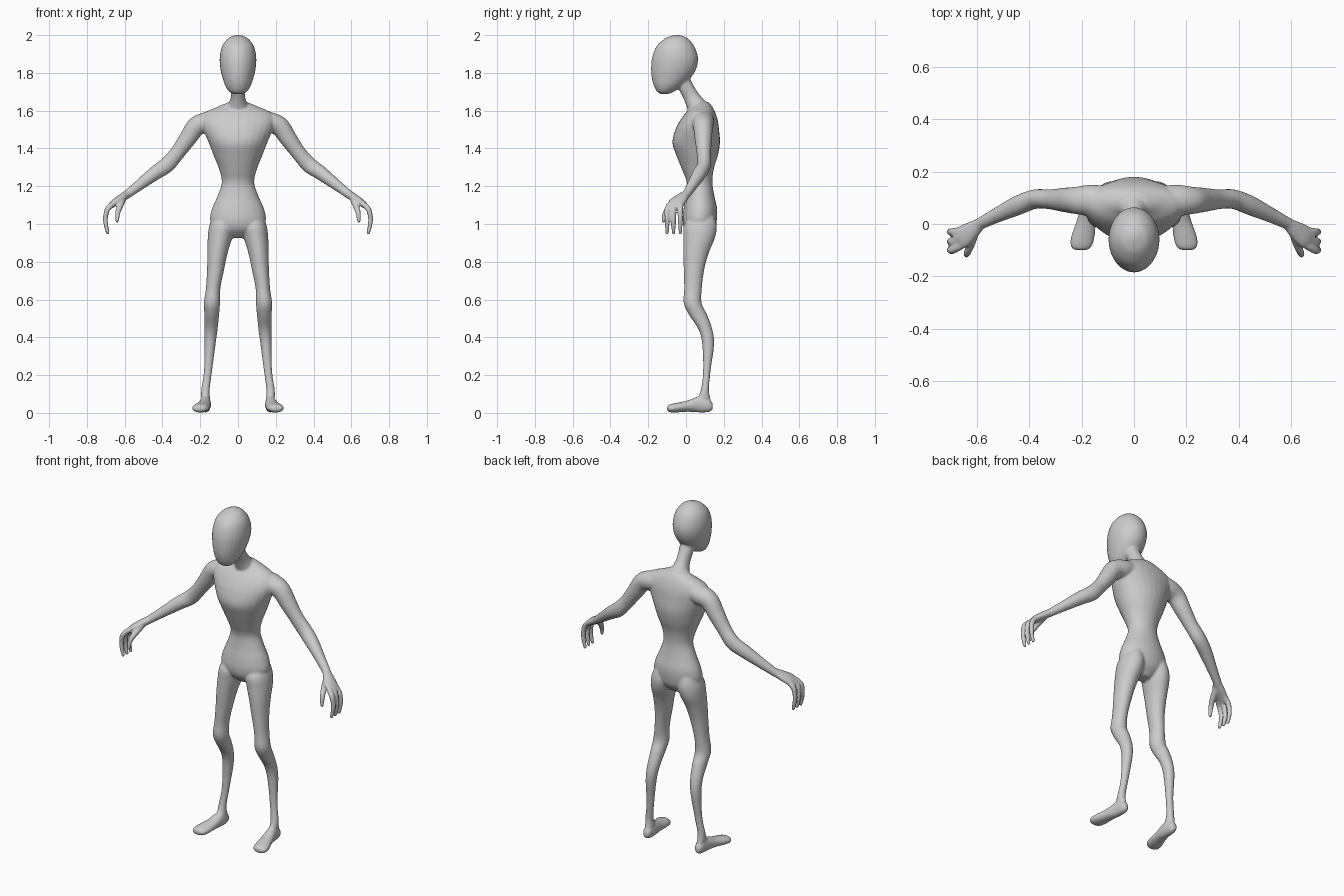
import bpy, bmesh, math
from mathutils import Vector

bm = bmesh.new()
SIDES, STEPS = 28, 5
X, Y, Z = Vector((1, 0, 0)), Vector((0, 1, 0)), Vector((0, 0, 1))


def catmull(a, b, c, d, t):
    return 0.5 * (2 * b + (c - a) * t + (2 * a - 5 * b + 4 * c - d) * t * t
                  + (3 * b - a - 3 * c + d) * t ** 3)


def shell(rings, sign):
    """Closed skin over elliptical rings (centre, u axis, v axis)."""
    loops = []
    for c, u, v in rings:
        loop = []
        for i in range(SIDES):
            a = 2 * math.pi * i / SIDES
            p = c + u * math.cos(a) + v * math.sin(a)
            loop.append(bm.verts.new((p.x * sign, p.y, p.z)))
        loops.append(loop)
    faces = [bm.faces.new(loops[0]), bm.faces.new(loops[-1])]
    for l0, l1 in zip(loops, loops[1:]):
        for i in range(SIDES):
            j = (i + 1) % SIDES
            faces.append(bm.faces.new((l0[i], l0[j], l1[j], l1[i])))
    bmesh.ops.recalc_face_normals(bm, faces=faces)


def loft(rings, mirror=False):
    """Smoothly resample the rings, then skin them (both sides if mirrored)."""
    n, fine = len(rings), []
    for i in range(n - 1):
        ks = [max(i - 1, 0), i, i + 1, min(i + 2, n - 1)]
        for s in range(STEPS):
            fine.append([catmull(*[rings[k][m] for k in ks], s / STEPS) for m in range(3)])
    fine.append(rings[-1])
    for sign in ((1, -1) if mirror else (1,)):
        shell(fine, sign)


def boxed(level, x0, x1, a0, a1, axis):
    """Ring from its extents at a level along z (axis=Z) or y (axis=Y)."""
    other = Y if axis is Z else Z
    centre = X * (x0 + x1) / 2 + other * (a0 + a1) / 2 + axis * level
    return centre, X * (x1 - x0) / 2, other * (a1 - a0) / 2


def tube(points, ref, mirror=False):
    """Tube along (x, y, z, side radius, other radius)."""
    pos, rings = [Vector(p[:3]) for p in points], []
    for i, p in enumerate(points):
        t = (pos[min(i + 1, len(pos) - 1)] - pos[max(i - 1, 0)]).normalized()
        u = (ref - t * ref.dot(t)).normalized()
        rings.append((pos[i], u * p[3], t.cross(u) * p[-1]))
    loft(rings, mirror)


# torso: height, half width, front, back
torso = [(.925, .04, .04, .11), (.97, .12, -.005, .15), (1.02, .148, -.018, .163),
         (1.08, .138, -.013, .165), (1.15, .108, 0, .15), (1.22, .086, .004, .14),
         (1.29, .1, -.022, .147), (1.36, .128, -.05, .168), (1.43, .155, -.072, .18),
         (1.5, .185, -.056, .175), (1.55, .195, -.03, .168), (1.59, .175, 0, .155),
         (1.62, .11, .03, .14), (1.645, .05, .045, .12)]
loft([boxed(z, -w, w, f, b, Z) for z, w, f, b in torso])

# head
head = [(1.688, .022, -.135, -.095), (1.70, .046, -.153, -.065), (1.73, .067, -.17, -.02),
        (1.77, .081, -.181, .022), (1.82, .093, -.185, .054), (1.88, .097, -.18, .064),
        (1.94, .085, -.157, .045), (1.98, .056, -.115, .012), (1.995, .028, -.08, -.015),
        (2.001, .008, -.055, -.035)]
loft([boxed(z, -w, w, f, b, Z) for z, w, f, b in head])

# neck
tube([(0, -.04, 1.8, .045), (0, -.003, 1.73, .04), (0, .03, 1.67, .038, .043),
      (0, .065, 1.61, .06, .056), (0, .08, 1.55, .075, .07)], X)

# legs: height, inner, outer, front, back
legs = [(1.04, .04, .13, .02, .15), (.99, .02, .152, -.012, .163), (.93, .03, .16, -.015, .155),
        (.85, .054, .162, -.015, .122), (.76, .073, .164, -.012, .097), (.66, .093, .17, -.01, .084),
        (.58, .095, .181, -.012, .083), (.52, .1, .178, .015, .112), (.44, .108, .177, .067, .14),
        (.36, .119, .178, .086, .149), (.22, .137, .181, .09, .13), (.12, .15, .195, .078, .122),
        (.06, .147, .194, .05, .132), (.025, .15, .195, .05, .13)]
loft([boxed(*r, Z) for r in legs], True)

# feet: y, inner, outer, bottom, top
feet = [(.142, .158, .185, .018, .05), (.12, .146, .196, .004, .075), (.07, .143, .203, .002, .088),
        (.01, .145, .22, .006, .066), (-.05, .15, .241, .002, .053), (-.085, .16, .242, .003, .045),
        (-.1, .178, .228, .012, .036)]
loft([boxed(*r, Y) for r in feet], True)

# arms
tube([(.07, .085, 1.56, .055, .045), (.16, .09, 1.54, .06, .055), (.222, .09, 1.515, .052),
      (.268, .092, 1.45, .046), (.32, .094, 1.378, .038, .04), (.378, .095, 1.312, .037, .042),
      (.445, .07, 1.265, .037), (.53, .03, 1.2, .028), (.6, -.005, 1.147, .022)], Y, True)

# palms
tube([(.585, .002, 1.158, .022), (.62, -.025, 1.135, .036, .022), (.655, -.05, 1.112, .044, .019),
      (.683, -.06, 1.088, .038, .013)], Y, True)

# thumbs
tube([(.608, -.03, 1.135, .018), (.622, -.075, 1.1, .017), (.636, -.11, 1.06, .014),
      (.64, -.121, 1.008, .009)], X, True)

# fingers
for base, mid, tip in ((-.084, -.1, -.1), (-.056, -.068, -.066), (-.026, -.03, -.03)):
    tube([(.66, base, 1.108, .015), (.692, mid, 1.076, .015), (.702, tip, 1.025, .013),
          (.697, tip, .985, .012), (.688, tip, .946, .009)], Y, True)

# fuse all parts into one smooth body
mesh = bpy.data.meshes.new("body")
bm.to_mesh(mesh)
bm.free()
body = bpy.data.objects.new("body", mesh)
bpy.context.collection.objects.link(body)
fuse = body.modifiers.new("fuse", 'REMESH')
fuse.mode, fuse.voxel_size, fuse.use_smooth_shade = 'VOXEL', .006, True
relax = body.modifiers.new("relax", 'SMOOTH')
relax.factor, relax.iterations = .5, 8
